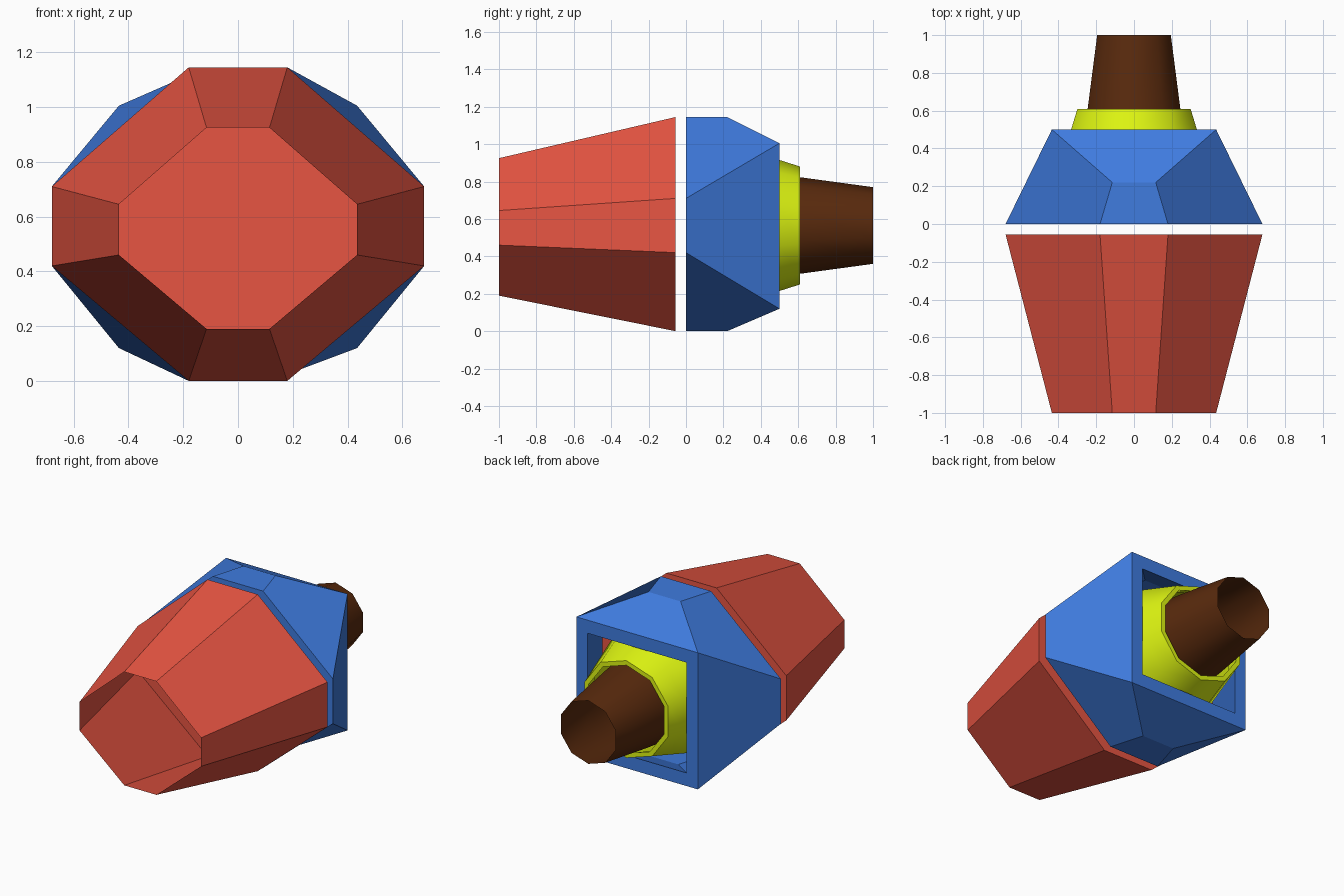
import bpy, bmesh, math

if "Cube" in bpy.data.objects:
    bpy.data.objects.remove(bpy.data.objects["Cube"])


def material(name, rgb):
    m = bpy.data.materials.new(name)
    m.diffuse_color = (*rgb, 1)
    m.use_nodes = True
    m.node_tree.nodes["Principled BSDF"].inputs["Base Color"].default_value = m.diffuse_color
    return m


def finish(name, bm, mat, smooth=False):
    bmesh.ops.remove_doubles(bm, verts=bm.verts, dist=0.0001)
    bmesh.ops.recalc_face_normals(bm, faces=bm.faces)
    me = bpy.data.meshes.new(name)
    bm.to_mesh(me)
    bm.free()
    me.materials.append(mat)
    ob = bpy.data.objects.new(name, me)
    bpy.context.collection.objects.link(ob)
    if smooth:
        bpy.context.view_layer.objects.active = ob
        ob.select_set(True)
        bpy.ops.object.shade_smooth_by_angle(angle=math.radians(40))
        ob.select_set(False)
    return ob


def octagon(y, a, b, top, hi, lo, bottom):
    return [(a, y, top), (b, y, hi), (b, y, lo), (a, y, bottom),
            (-a, y, bottom), (-b, y, lo), (-b, y, hi), (-a, y, top)]


def decagon(y, r, cz=0.565):
    return [(r * math.sin(i * math.tau / 10), y, cz + r * math.cos(i * math.tau / 10))
            for i in range(10)]


def loft(rings, cap_first=False):
    bm = bmesh.new()
    rows = [[bm.verts.new(p) for p in ring] for ring in rings]
    n = len(rows[0])
    for r0, r1 in zip(rows, rows[1:]):
        for i in range(n):
            j = (i + 1) % n
            bm.faces.new((r0[i], r0[j], r1[j], r1[i]))
    if cap_first:
        bm.faces.new(rows[0])
    return bm


red = material("red", (0.80, 0.09, 0.055))
blue = material("blue", (0.05, 0.20, 0.74))
yellow = material("yellow", (0.73, 0.92, 0.006))
brown = material("brown", (0.10, 0.023, 0.004))

# Front hood: thin octagonal shell, open at the front, closed at the back
big = (0.18, 0.68, 1.145, 0.71, 0.42, 0.0)
finish("front_hood", loft([octagon(-0.055, *big),
                           octagon(-1.0, 0.115, 0.435, 0.925, 0.645, 0.46, 0.19)], True), red)

# Rear housing: octagon blending to a square frame, with an inner skin
bm = bmesh.new()


def skin(octo, mid, square):
    o = [bm.verts.new(p) for p in octo]
    m = [bm.verts.new(p) for p in mid]       # top right, top left, bottom right, bottom left
    s = [bm.verts.new(p) for p in square]    # top right, bottom right, bottom left, top left
    for f in ((o[7], o[0], m[0], m[1]), (m[1], m[0], s[0], s[3]),
              (o[0], o[1], s[0], m[0]), (o[1], o[2], s[1], s[0]),
              (o[2], o[3], m[2], s[1]), (o[3], o[4], m[3], m[2]),
              (m[2], m[3], s[2], s[1]), (o[4], o[5], s[2], m[3]),
              (o[5], o[6], s[3], s[2]), (o[6], o[7], m[1], s[3])):
        bm.faces.new(f)
    return o, s


def square(h, top, bottom):
    return [(h, 0.5, top), (h, 0.5, bottom), (-h, 0.5, bottom), (-h, 0.5, top)]


def mids(a, top, bottom):
    return [(a, 0.22, top), (-a, 0.22, top), (a, 0.22, bottom), (-a, 0.22, bottom)]


outer = skin(octagon(0, *big), mids(0.115, 1.145, 0.0), square(0.435, 1.005, 0.12))
inner = skin(octagon(0, 0.15, 0.60, 1.07, 0.68, 0.45, 0.075),
             mids(0.10, 1.06, 0.085), square(0.355, 0.92, 0.205))
for a, b in zip(outer, inner):
    for i in range(len(a)):
        j = (i + 1) % len(a)
        bm.faces.new((a[i], a[j], b[j], b[i]))
finish("rear_housing", bm, blue)

# Tapered collar with a lip around the stem
finish("collar", loft([decagon(0.0, 0.51), decagon(0.5, 0.35), decagon(0.61, 0.315),
                       decagon(0.61, 0.285), decagon(0.5, 0.32)]), yellow, True)

# Hollow stem, open at the rear end
finish("stem", loft([decagon(0.35, 0.285), decagon(0.61, 0.258), decagon(1.0, 0.205)], True),
       brown, True)
